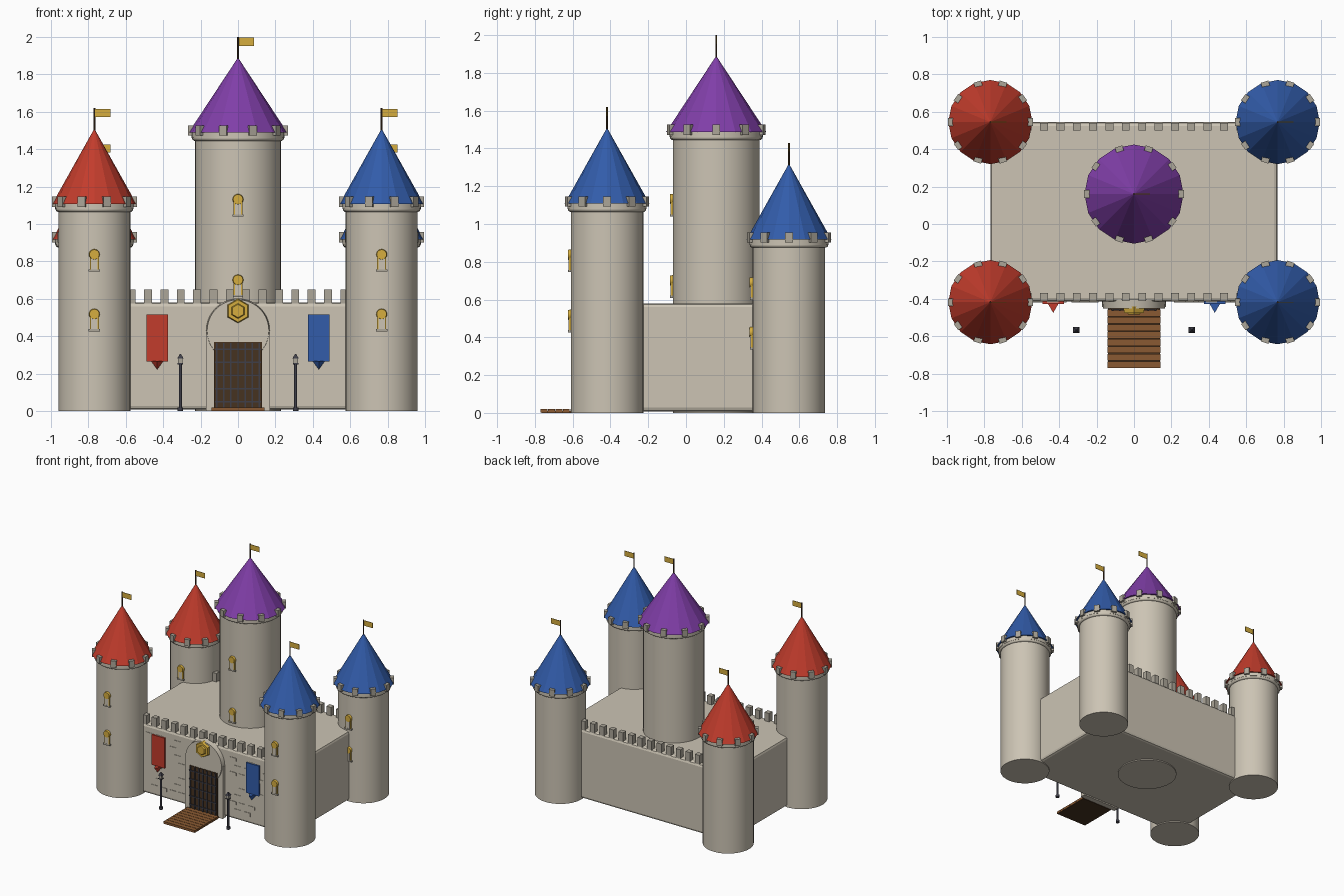
import bpy, math, random
from mathutils import Vector

if "Cube" in bpy.data.objects:
    bpy.data.objects.remove(bpy.data.objects["Cube"])

random.seed(4)


def mat(name, r, g, b):
    m = bpy.data.materials.new(name)
    lin = [((c / 255 + 0.055) / 1.055) ** 2.4 for c in (r, g, b)]
    m.diffuse_color = (*lin, 1)
    m.use_nodes = True
    m.node_tree.nodes["Principled BSDF"].inputs["Base Color"].default_value = m.diffuse_color
    return m


STONE = mat("pale stone", 204, 196, 180)
TRIM = mat("grey stone", 172, 166, 153)
RED = mat("red", 194, 60, 44)
BLUE = mat("blue", 50, 92, 170)
PURPLE = mat("purple", 128, 62, 168)
GOLD = mat("gold", 214, 174, 62)
WOOD = mat("plank wood", 138, 90, 50)
DARK = mat("dark wood", 70, 50, 32)
IRON = mat("iron", 62, 62, 72)


def finish(name, material, smooth=False):
    ob = bpy.context.object
    ob.name = name
    ob.data.materials.append(material)
    if smooth:
        bpy.ops.object.shade_smooth_by_angle(angle=math.radians(40))
    return ob


def box(name, x, y, z, material, bevel=0):
    """Box from three (min, max) ranges."""
    bpy.ops.mesh.primitive_cube_add(size=1)
    ob = finish(name, material)
    lo, hi = Vector((x[0], y[0], z[0])), Vector((x[1], y[1], z[1]))
    for v in ob.data.vertices:
        v.co = (lo + hi) / 2 + Vector(a * b for a, b in zip(v.co, hi - lo))
    if bevel:
        mod = ob.modifiers.new("bevel", 'BEVEL')
        mod.width, mod.segments = bevel, 2
    return ob


def cyl(name, x, y, z0, z1, r, material, r2=None, sides=32, smooth=True, turn=0):
    """Upright cylinder or cone between two heights."""
    bpy.ops.mesh.primitive_cone_add(
        vertices=sides, radius1=r, radius2=r if r2 is None else r2,
        depth=z1 - z0, location=(x, y, (z0 + z1) / 2), rotation=(0, 0, turn))
    return finish(name, material, smooth)


def disc_y(name, x, y0, y1, z, r, material, r_front=None, sides=32, smooth=True):
    """Cylinder lying along y, y0 being the front end."""
    bpy.ops.mesh.primitive_cone_add(
        vertices=sides, radius1=r, radius2=r if r_front is None else r_front,
        depth=y1 - y0, location=(x, (y0 + y1) / 2, z), rotation=(math.pi / 2, 0, 0))
    return finish(name, material, smooth)


def window(x, y, z):
    """Small arched window on a tower front; y is the wall, z the arch centre."""
    box("window_frame", (x - .024, x + .024), (y - .010, y + .02), (z - .08, z), GOLD)
    box("window_pane", (x - .017, x + .017), (y - .013, y), (z - .08, z - .02), STONE)
    box("window_sill", (x - .03, x + .03), (y - .014, y + .02), (z - .092, z - .08), TRIM)
    disc_y("window_arch", x, y - .016, y + .02, z, .032, GOLD, r_front=.026, sides=20)


def tower(name, x, y, r, h, roof_r, roof):
    """Round tower with ring, small merlons, cone roof, pole, flag and windows."""
    cyl(name, x, y, 0, h, r, STONE, sides=40)
    bpy.ops.mesh.primitive_torus_add(major_segments=40, minor_segments=10, major_radius=r,
                                     minor_radius=.016, location=(x, y, h))
    finish(name + "_ring", STONE, True)
    cyl(name + "_platform", x, y, h, h + .03, r + .018, STONE, sides=40)
    cyl(name + "_roof", x, y, h + .028, h + .43, roof_r, roof, r2=0, sides=16, smooth=False)
    for i in range(10):
        a = i * math.tau / 10
        m = box(name + "_merlon", (-.014, .014), (-.021, .021), (.012, .066), TRIM)
        d = roof_r - .012
        m.location = (x + d * math.cos(a), y + d * math.sin(a), h)
        m.rotation_euler.z = a
    top = h + .54
    cyl(name + "_pole", x, y, h + .40, top, .005, DARK, sides=8)
    box(name + "_flag", (x, x + .085), (y - .002, y + .002), (top - .047, top - .004), GOLD)
    for k in (.775, .48):
        window(x, y - r, h * k)


# Main block
box("castle_body", (-.768, .768), (-.415, .545), (.008, .58), STONE, bevel=.02)

# Towers
for side, colour, tag in ((-1, RED, "left"), (1, BLUE, "right")):
    tower("front_tower_" + tag, side * .768, -.418, .192, 1.08, .225, colour)
    tower("back_tower_" + tag, side * .768, .545, .192, .89, .225, colour)
tower("keep", 0, .16, .23, 1.46, .265, PURPLE)

# Wall merlons, front and back
for i in range(14):
    x = (i - 6.5) * .0875
    for tag, y in (("front", -.39), ("back", .52)):
        box(tag + "_merlon", (x - .021, x + .021), (y - .021, y + .021), (.575, .65), TRIM)

# Thin raised bricks on the front wall
for row in range(8):
    for col in range(14):
        x = -.56 + col * .085 + (row % 2) * .04
        if abs(x) > .21 and abs(x) < .55 and random.random() < .5:
            z = .07 + row * .06
            box("wall_brick", (x - .03, x + .03), (-.419, -.41), (z, z + .028), STONE)

# Gatehouse with round top
box("gate_block", (-.172, .172), (-.445, -.40), (0, .43), STONE)
disc_y("gate_arch", 0, -.452, -.40, .43, .172, STONE, r_front=.165, sides=40)
box("gate_door", (-.127, .127), (-.456, -.42), (.01, .37), DARK)
for i in range(7):
    x = (i - 3) * .038
    box("gate_bar", (x - .004, x + .004), (-.464, -.455), (.02, .365), IRON)
for i in range(5):
    z = .05 + i * .07
    box("gate_crossbar", (-.124, .124), (-.463, -.455), (z - .004, z + .004), IRON)

# Gold hexagon above the gate
for name, y0, r, rf in (("emblem", -.475, .068, .06), ("emblem_boss", -.485, .06, .035)):
    bpy.ops.mesh.primitive_cone_add(vertices=6, radius1=r, radius2=rf, depth=-.44 - y0,
                                    location=(0, (y0 - .44) / 2, .535),
                                    rotation=(math.pi / 2, 0, 0))
    finish(name, GOLD)

# Drawbridge planks
box("drawbridge_base", (-.14, .14), (-.765, -.45), (0, .010), DARK)
for i in range(8):
    y = -.77 + i * .0395
    box("drawbridge_plank", (-.143, .143), (y, y + .036), (.001, .02), WOOD)

for side, colour in ((-1, RED), (1, BLUE)):
    # Hanging banner with a three-sided point
    x = side * .432
    box("banner", (x - .058, x + .058), (-.428, -.41), (.265, .515), colour)
    cyl("banner_point", x, -.437, .222, .268, 0, colour, r2=.038, sides=3,
        smooth=False, turn=math.pi)

    # Lamp post
    x, y = side * .308, -.567
    cyl("lamp_foot", x, y, 0, .02, .015, IRON, sides=12)
    cyl("lamp_post", x, y, 0, .26, .008, IRON, sides=12)
    box("lamp_glass", (x - .012, x + .012), (y - .012, y + .012), (.255, .285), TRIM)
    box("lamp_tray", (x - .015, x + .015), (y - .015, y + .015), (.25, .257), IRON)
    cyl("lamp_cap", x, y, .28, .306, .024, IRON, r2=.004, sides=4, smooth=False,
        turn=math.pi / 4)
